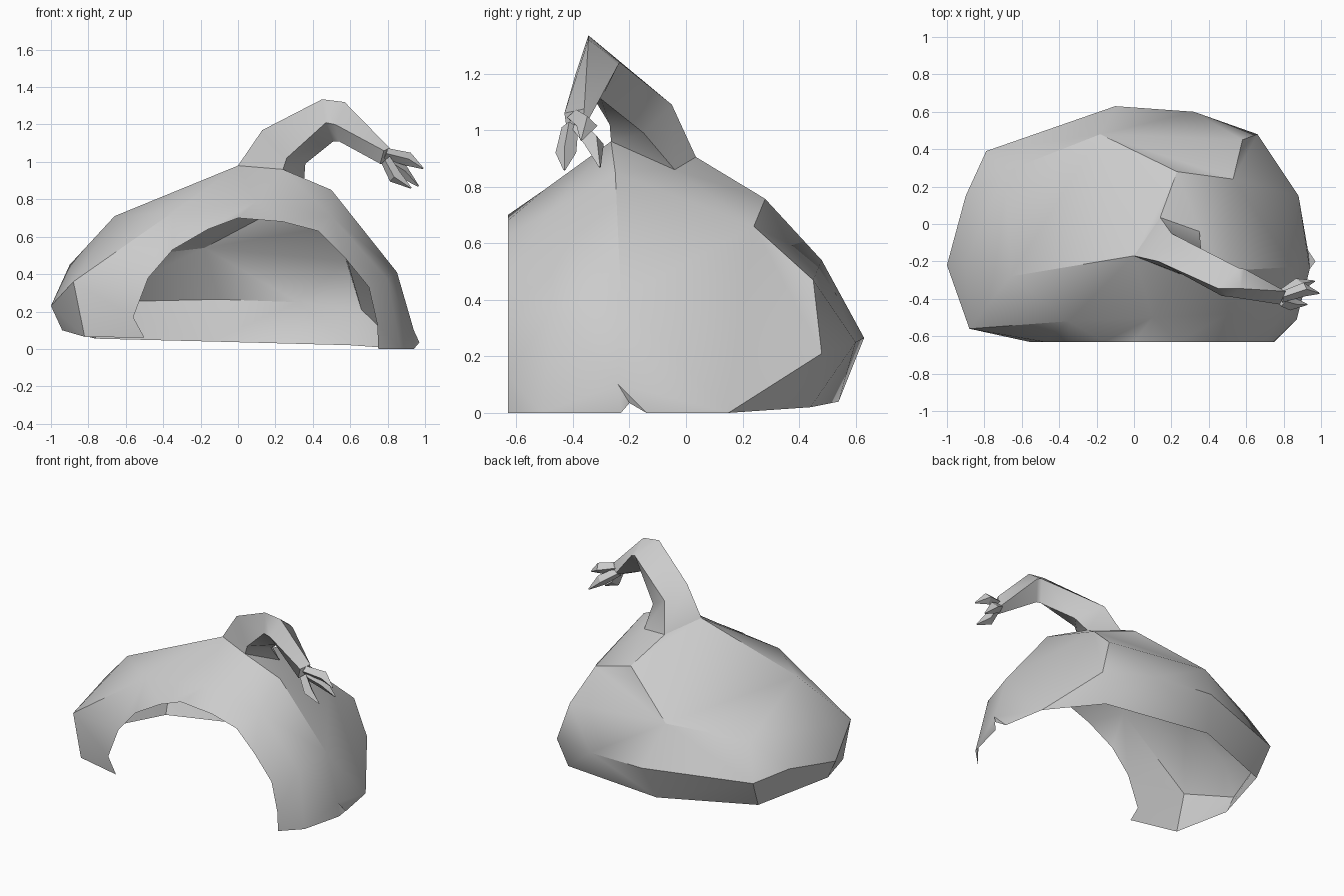
import bpy
import bmesh
from mathutils import Vector

default_cube = bpy.data.objects.get("Cube")
if default_cube:
    bpy.data.objects.remove(default_cube, do_unlink=True)

# Single plain material
stone = bpy.data.materials.new("light_grey")
stone.use_nodes = True
stone.diffuse_color = (0.6, 0.6, 0.6, 1)
stone.node_tree.nodes["Principled BSDF"].inputs["Base Color"].default_value = stone.diffuse_color


def finish(name, mesh_builder, angle):
    """Turn a bmesh into a shaded object with the shared material."""
    mesh = bpy.data.meshes.new(name)
    mesh_builder.to_mesh(mesh)
    mesh_builder.free()
    mesh.materials.append(stone)
    part = bpy.data.objects.new(name, mesh)
    bpy.context.collection.objects.link(part)
    bpy.ops.object.select_all(action="DESELECT")
    part.select_set(True)
    bpy.context.view_layer.objects.active = part
    bpy.ops.object.shade_smooth_by_angle(angle=angle)


def stitch(mesh_builder, cache, first, second):
    """Join two polylines with triangles, always taking the shorter diagonal."""
    def vert(point):
        if point not in cache:
            cache[point] = mesh_builder.verts.new(point)
        return cache[point]

    def gap(point, other):
        return (Vector(point) - Vector(other)).length

    i = j = 0
    while i + 1 < len(first) or j + 1 < len(second):
        can_first = i + 1 < len(first)
        can_second = j + 1 < len(second)
        step_first = can_first and (
            not can_second or gap(first[i + 1], second[j]) <= gap(first[i], second[j + 1]))
        if step_first:
            corners = (first[i], second[j], first[i + 1])
            i += 1
        else:
            corners = (first[i], second[j], second[j + 1])
            j += 1
        if len(set(corners)) == len(corners):
            mesh_builder.faces.new([vert(corner) for corner in corners])


def tube(name, sections, angle):
    """Closed tube through cross-sections with equal point counts."""
    mesh_builder = bmesh.new()
    rings = [[mesh_builder.verts.new(p) for p in section] for section in sections]
    count = len(rings[0])
    for ring, following in zip(rings, rings[1:]):
        for k in range(count):
            n = (k + 1) % count
            mesh_builder.faces.new((ring[k], ring[n], following[n], following[k]))
    mesh_builder.faces.new(rings[0])
    mesh_builder.faces.new(rings[-1])
    bmesh.ops.recalc_face_normals(mesh_builder, faces=mesh_builder.faces)
    finish(name, mesh_builder, angle)


# Shared corner points of the shell
base_front = (0, -.17, .98)
base_right = (.24, -.265, .96)
base_under = (.35, -.04, .86)
base_back = (.14, .035, .905)
left_ridge = (.85, -.23, .41)
left_shoulder = (.5, -.25, .85)
right_ridge = (-.66, -.28, .71)
right_cheek = (-.88, -.56, .36)
right_foot = (-.82, -.56, .065)
left_heel = (.88, .15, 0)
left_hip = (.53, .24, .66)
left_rump = (.58, .45, .47)
spine = (.23, .28, .757)
rump = (-.18, .48, .54)
right_side = [(-.69, .28, .48), (-.9, -.2, .45), right_cheek]
left_edge = [(.94, -.23, 0), (.94, -.24, .1)]
ridge_start = left_edge + [left_ridge, left_shoulder]
back_start = left_edge + [left_ridge, left_hip]

# Polylines running from the left foot over to the right foot, front to back
arch_outline = [(.75, 0), (.745, .13), (.7, .33), (.57, .49), (.43, .63), (.24, .68), (0, .7),
                (-.16, .64), (-.35, .53), (-.48, .38), (-.56, .17), (-.5, .06)]
arch = [(x, -.63, z) for x, z in arch_outline]
brow = [(.87, -.51, 0), (.8, -.47, .37), (.5, -.48, .71), (.1, -.5, .79),
        (-.35, -.52, .73), right_cheek]
front_ridge = ridge_start + [base_right, base_front, right_ridge]
back_ridge = ridge_start + [base_under, base_back, base_front, right_ridge, right_cheek]
upper_back = back_start + [spine, rump] + right_side
lower_back = back_start + [left_rump, rump] + right_side
rim = [(.97, -.2, .035), (.93, -.14, 0), left_heel, (.66, .48, .21), (.32, .6, .25),
       (-.1, .63, .265), (-.79, .39, .25), (-.9, .15, .29), (-1, -.22, .23), right_cheek]
hem = [left_heel, (.6, .44, .02), (-.15, .54, .04), (-.76, .29, .055),
       (-.94, -.22, .1), right_foot]

# Hollow shell, open at the front and underneath
shell = bmesh.new()
points = {}
stitch(shell, points, arch, brow + [right_foot])
stitch(shell, points, brow, front_ridge)
stitch(shell, points, [left_shoulder, base_right], [left_shoulder, base_under])
stitch(shell, points, back_ridge, upper_back)
stitch(shell, points, [left_hip, spine, rump], [left_hip, rump])
stitch(shell, points, [left_hip, rump], [left_hip, left_rump, rump])
stitch(shell, points, lower_back, rim)
stitch(shell, points, rim[2:], hem)
finish("shell", shell, 0.52)

# Bent arm rising from the ridge
tube("arm", [
    (base_front, base_right, base_under, base_back),
    ((.13, -.2, 1.17), (.26, -.27, 1.02), (.36, -.15, .99), (.2, -.05, 1.09)),
    ((.45, -.345, 1.335), (.47, -.385, 1.21), (.51, -.3, 1.11), (.56, -.235, 1.24)),
    ((.57, -.345, 1.32), (.52, -.39, 1.2), (.54, -.31, 1.11), (.59, -.24, 1.23)),
    ((.81, -.36, 1.075), (.78, -.43, 1.06), (.76, -.42, .99), (.81, -.37, .99)),
], 0.7)

# Clawed fingers: root, knuckle and tip of each
fingers = {
    "upper_finger": ((.79, -.39, 1.045), (.91, -.35, 1.015), (.99, -.37, .965)),
    "inner_finger": ((.79, -.38, 1.01), (.88, -.325, .95), (.965, -.305, .87)),
    "outer_finger": ((.79, -.41, 1.01), (.84, -.425, .92), (.925, -.43, .86)),
}
for name, path in fingers.items():
    root, knuckle, tip = map(Vector, path)
    along = (tip - root).normalized()
    side = along.cross(Vector((0, 0, 1))).normalized()
    up = side.cross(along)
    sections = []
    for centre, size in ((root, .03), (knuckle, .037), (tip, .004)):
        sections.append([centre + size * offset for offset in (up, side, -up, -side)])
    tube(name, sections, 0.4)
